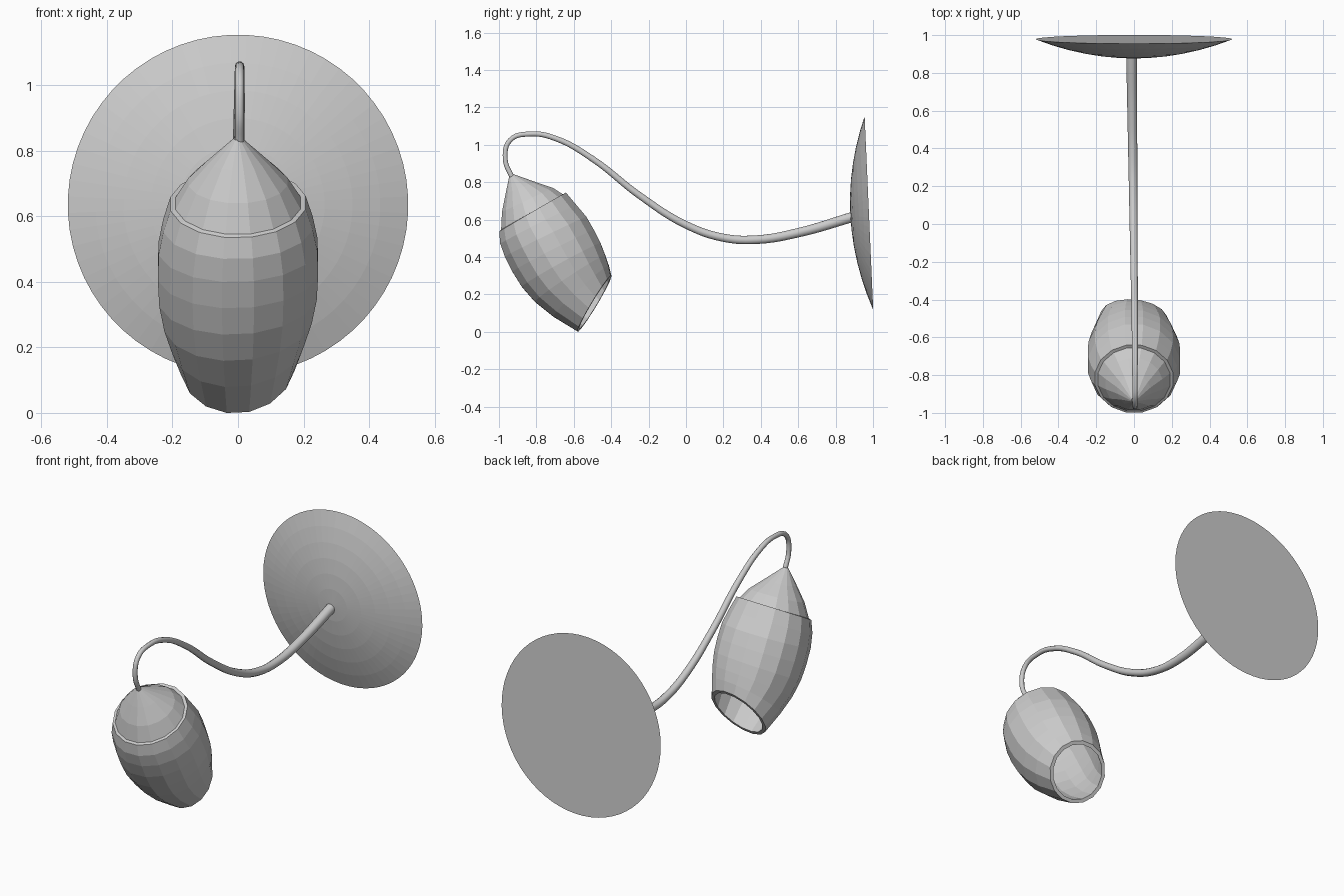
import bpy, bmesh, math
from mathutils import Vector

cube = bpy.data.objects.get("Cube")
if cube:
    bpy.data.objects.remove(cube, do_unlink=True)

grey = bpy.data.materials.new("plain_grey")
grey.use_nodes = True
COLOUR = (0.6, 0.6, 0.6, 1)
grey.diffuse_color = COLOUR
grey.node_tree.nodes["Principled BSDF"].inputs["Base Color"].default_value = COLOUR


def ring(bm, low, high, sides, scale=1.0, yaw=0.0):
    """Circle whose diameter runs between two (y, z) points, yawed about that diameter."""
    a, b = Vector((0, *low)), Vector((0, *high))
    centre, up = (a + b) / 2, (b - a) / 2
    normal = Vector((0, up.z, -up.y)).normalized()
    side = Vector((up.length * math.cos(yaw), 0, 0)) - normal * up.length * math.sin(yaw)
    return [bm.verts.new(centre + scale * (up * math.cos(t) + side * math.sin(t)))
            for t in (math.tau * (i + 0.5) / sides for i in range(sides))]


def loft(name, bm, rings):
    """Skin consecutive rings and close both ends."""
    for r, s in zip(rings, rings[1:]):
        for i in range(len(r)):
            j = (i + 1) % len(r)
            bm.faces.new((r[i], r[j], s[j], s[i]))
    bm.faces.new(rings[0])
    bm.faces.new(rings[-1])
    bmesh.ops.recalc_face_normals(bm, faces=bm.faces)
    mesh = bpy.data.meshes.new(name)
    bm.to_mesh(mesh)
    bm.free()
    mesh.materials.append(grey)
    obj = bpy.data.objects.new(name, mesh)
    bpy.context.collection.objects.link(obj)
    return obj


# Hollow bud-shaped shade: front and back outline points, top to rim
stations = [
    ((-.945, .832), (-.92, .842)), ((-.965, .74), (-.80, .80)),
    ((-.985, .64), (-.71, .77)), ((-.99, .545), (-.655, .735)),
    ((-1.0, .535), (-.64, .745)), ((-.995, .47), (-.585, .68)),
    ((-.97, .40), (-.53, .615)), ((-.93, .32), (-.49, .545)),
    ((-.88, .24), (-.455, .475)), ((-.81, .16), (-.43, .41)),
    ((-.71, .08), (-.412, .355)), ((-.58, .0), (-.40, .30)),
]
last = len(stations) - 1
yaws = [math.radians(5) * (i / last) ** 2 for i in range(last + 1)]
bm = bmesh.new()
outer = [ring(bm, f, b, 16, 1.01, y) for (f, b), y in zip(stations, yaws)]
inner = [ring(bm, f, b, 16, 0.89, y) for (f, b), y in zip(stations[:1:-1], yaws[::-1])]
loft("lamp_shade", bm, outer + inner)

# Shallow domed wall plate, leaning slightly forward
bm = bmesh.new()
plate_rings = []
for k in range(7):
    radius = 0.517 * (1 - k / 6) + 0.01
    depth = 0.1 * (1 - (radius / 0.527) ** 2)
    lean = 0.0225 * radius / 0.517
    plate_rings.append(ring(bm, (0.978 - depth + lean, 0.635 - radius * 0.985),
                            (0.978 - depth - lean, 0.635 + radius * 0.985), 64))
plate = loft("wall_plate", bm, plate_rings)

# Tapered S-shaped stem from plate to shade tip
path = [(-.93, .825), (-.966, .92), (-.94, 1.025), (-.83, 1.058), (-.7, 1.035), (-.5, .925),
        (-.25, .73), (0, .572), (.2, .503), (.38, .493), (.6, .53), (.9, .617)]
curve = bpy.data.curves.new("stem", "CURVE")
curve.dimensions = "3D"
curve.bevel_depth = 0.03
curve.bevel_resolution = 3
curve.resolution_u = 6
curve.use_fill_caps = True
spline = curve.splines.new("BEZIER")
spline.bezier_points.add(len(path) - 1)
for i, (point, (y, z)) in enumerate(zip(spline.bezier_points, path)):
    point.co = (0.005 - 0.012 * max(0, y + 0.6), y, z)
    point.handle_left_type = point.handle_right_type = "AUTO"
    point.radius = 0.45 + 0.5 * max(0, y + 0.9) / 1.8
stem = bpy.data.objects.new("stem", curve)
bpy.context.collection.objects.link(stem)
curve.materials.append(grey)
bpy.ops.object.select_all(action="DESELECT")
stem.select_set(True)
bpy.context.view_layer.objects.active = stem
bpy.ops.object.convert(target="MESH")
bpy.ops.object.shade_smooth_by_angle(angle=math.radians(40))
